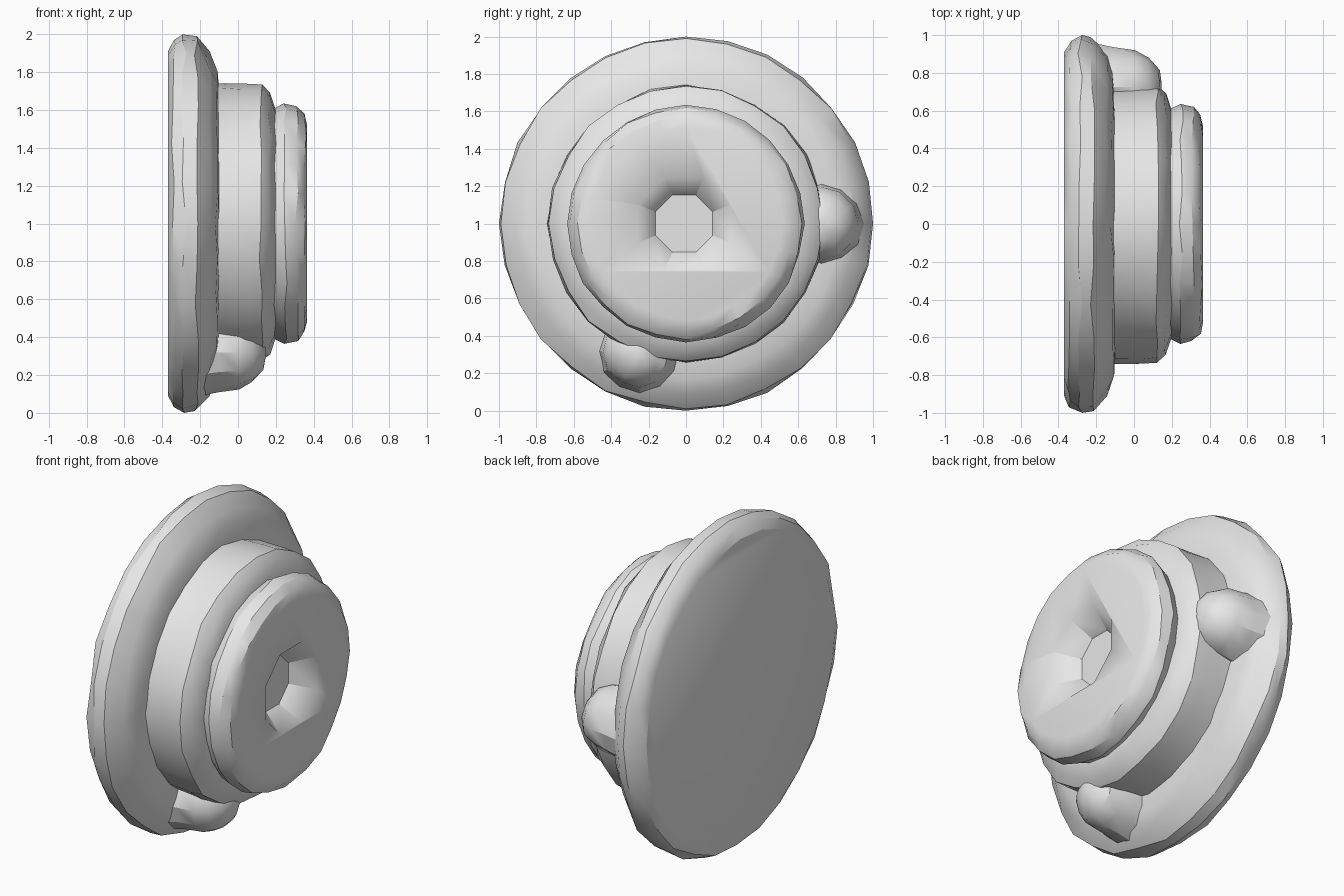
import bpy, bmesh, math, random

random.seed(4)

default = bpy.data.objects.get("Cube")
if default:
    bpy.data.objects.remove(default, do_unlink=True)

grey = bpy.data.materials.new("plain grey")
grey.use_nodes = True
COLOUR = (0.8, 0.8, 0.8, 1)
grey.diffuse_color = COLOUR
grey.node_tree.nodes["Principled BSDF"].inputs["Base Color"].default_value = COLOUR


def lathe(name, profile, sides, centre=(0, 1), wobble=0.0, turn=0.0):
    """Turn an (x, radius) profile around a line parallel to the x axis."""
    bm = bmesh.new()
    rings = []
    last = len(profile) - 1
    for k, (x, radius) in enumerate(profile):
        ring = []
        for i in range(sides):
            a = 2 * math.pi * i / sides + turn
            quarter = i % (sides // 4) == 0
            dr = 0 if quarter else random.uniform(-wobble, wobble * 0.3)
            dx = random.uniform(-wobble, wobble) if 0 < k < last else 0
            r = radius + dr
            ring.append(bm.verts.new((x + dx, centre[0] + r * math.cos(a),
                                      centre[1] + r * math.sin(a))))
        rings.append(ring)
    for a, b in zip(rings, rings[1:]):
        for i in range(sides):
            j = (i + 1) % sides
            bm.faces.new((a[i], a[j], b[j], b[i]))
    bm.faces.new(rings[0])
    bm.faces.new(rings[-1])
    bmesh.ops.recalc_face_normals(bm, faces=bm.faces)
    mesh = bpy.data.meshes.new(name)
    bm.to_mesh(mesh)
    bm.free()
    mesh.materials.append(grey)
    obj = bpy.data.objects.new(name, mesh)
    bpy.context.collection.objects.link(obj)
    bpy.ops.object.select_all(action="DESELECT")
    obj.select_set(True)
    bpy.context.view_layer.objects.active = obj
    bpy.ops.object.shade_smooth_by_angle(angle=math.radians(30))
    return obj


# Wide rounded flange with a flat back
lathe("flange", [(-0.37, 0.91), (-0.34, 0.97), (-0.285, 1.0), (-0.22, 0.99),
                 (-0.15, 0.91), (-0.115, 0.83), (-0.1, 0.7)], 28, wobble=0.012)

# Middle drum with a sloping shoulder
lathe("drum", [(-0.2, 0.75), (-0.09, 0.74), (0.03, 0.74), (0.12, 0.735),
               (0.165, 0.69), (0.2, 0.6)], 24, wobble=0.012)

# Front disc with a rounded rim
disc = lathe("front_disc", [(0.16, 0.59), (0.2, 0.61), (0.25, 0.635), (0.31, 0.62),
                            (0.35, 0.58), (0.365, 0.52)], 24, wobble=0.01)

# Tapered octagonal hole in the disc
cutter = lathe("hole_cutter", [(0.24, 0.165), (0.365, 0.265), (0.45, 0.333)], 8,
               centre=(-0.01, 1), turn=math.pi / 8)
cutter.hide_render = True
cutter.hide_viewport = True
cut = disc.modifiers.new("hole", "BOOLEAN")
cut.operation = "DIFFERENCE"
cut.solver = "EXACT"
cut.object = cutter

# Domed lugs on the edge of the drum
for name, degrees in (("side_lug", 0), ("lower_lug", 250)):
    a = math.radians(degrees)
    lathe(name, [(-0.2, 0.23), (-0.1, 0.21), (0.0, 0.195), (0.08, 0.155),
                 (0.13, 0.09), (0.145, 0.03)], 12,
          centre=(0.725 * math.cos(a), 1 + 0.725 * math.sin(a)), wobble=0.008)
